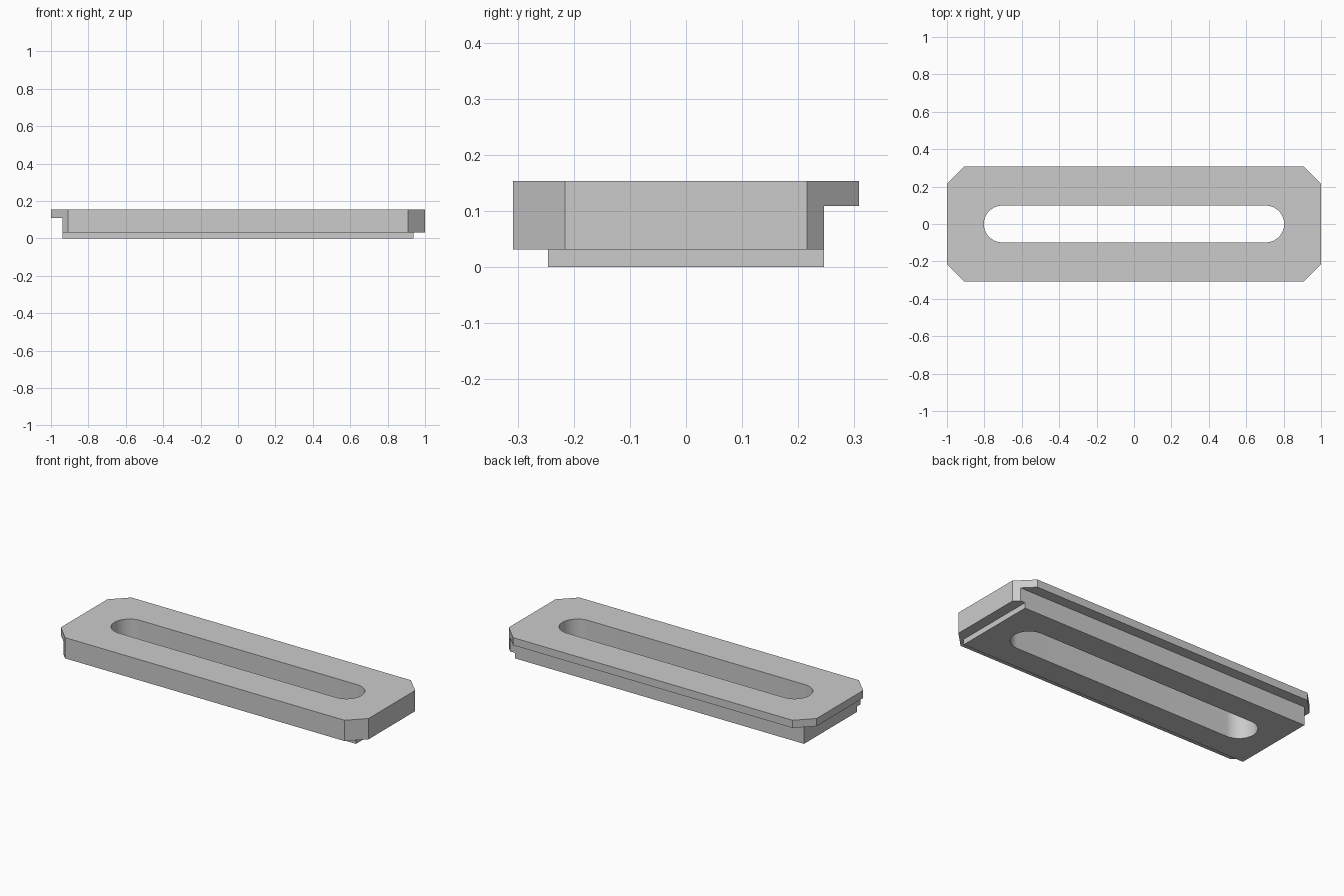
import bpy, bmesh, math

if "Cube" in bpy.data.objects:
    bpy.data.objects.remove(bpy.data.objects["Cube"])

H = 0.154             # total height
X, Y, C = 1.0, 0.308, 0.092   # half length, half width, corner chamfer
BX, BY = 0.939, 0.246         # half size of the narrower base


def prism(name, outline, z0, z1):
    """Extrude a 2D outline from z0 to z1."""
    bm = bmesh.new()
    face = bm.faces.new([bm.verts.new((x, y, z0)) for x, y in outline])
    ext = bmesh.ops.extrude_face_region(bm, geom=[face])
    for v in ext["geom"]:
        if isinstance(v, bmesh.types.BMVert):
            v.co.z = z1
    bmesh.ops.recalc_face_normals(bm, faces=bm.faces)
    me = bpy.data.meshes.new(name)
    bm.to_mesh(me)
    bm.free()
    ob = bpy.data.objects.new(name, me)
    bpy.context.collection.objects.link(ob)
    return ob


def rect(x0, x1, y0, y1):
    return [(x0, y0), (x1, y0), (x1, y1), (x0, y1)]


# Chamfered plate
plate = prism("slotted_plate", [
    (-X + C, -Y), (X - C, -Y), (X, -Y + C), (X, Y - C),
    (X - C, Y), (-X + C, Y), (-X, Y - C), (-X, -Y + C)], 0, H)

# Rounded slot outline
r, cx, n = 0.098, 0.705, 32
slot = [(s * cx + r * math.cos(a), r * math.sin(a))
        for s, start in ((1, -math.pi / 2), (-1, math.pi / 2))
        for a in [start + math.pi * i / n for i in range(n + 1)]]

# Deep rebates on back and left, shallow ones on front and right, then the slot
cutters = [
    prism("back_rebate_cutter", rect(-2, 2, BY, 1), -0.1, 0.109),
    prism("left_rebate_cutter", rect(-3, -BX, -2, 2), -0.2, 0.109),
    prism("front_rebate_cutter", rect(-2.5, 2.5, -1, -BY), -0.1, 0.032),
    prism("right_rebate_cutter", rect(BX, 3, -2, 2), -0.2, 0.032),
    prism("slot_cutter", slot, -0.3, 0.5),
]
bpy.context.view_layer.objects.active = plate
plate.select_set(True)
for c in cutters:
    m = plate.modifiers.new(c.name, "BOOLEAN")
    m.operation = "DIFFERENCE"
    m.solver = "EXACT"
    m.object = c
    bpy.ops.object.modifier_apply(modifier=m.name)
for c in cutters:
    bpy.data.objects.remove(c, do_unlink=True)

# Smooth slot ends, sharp edges elsewhere
bpy.ops.object.shade_smooth_by_angle(angle=math.radians(30))
